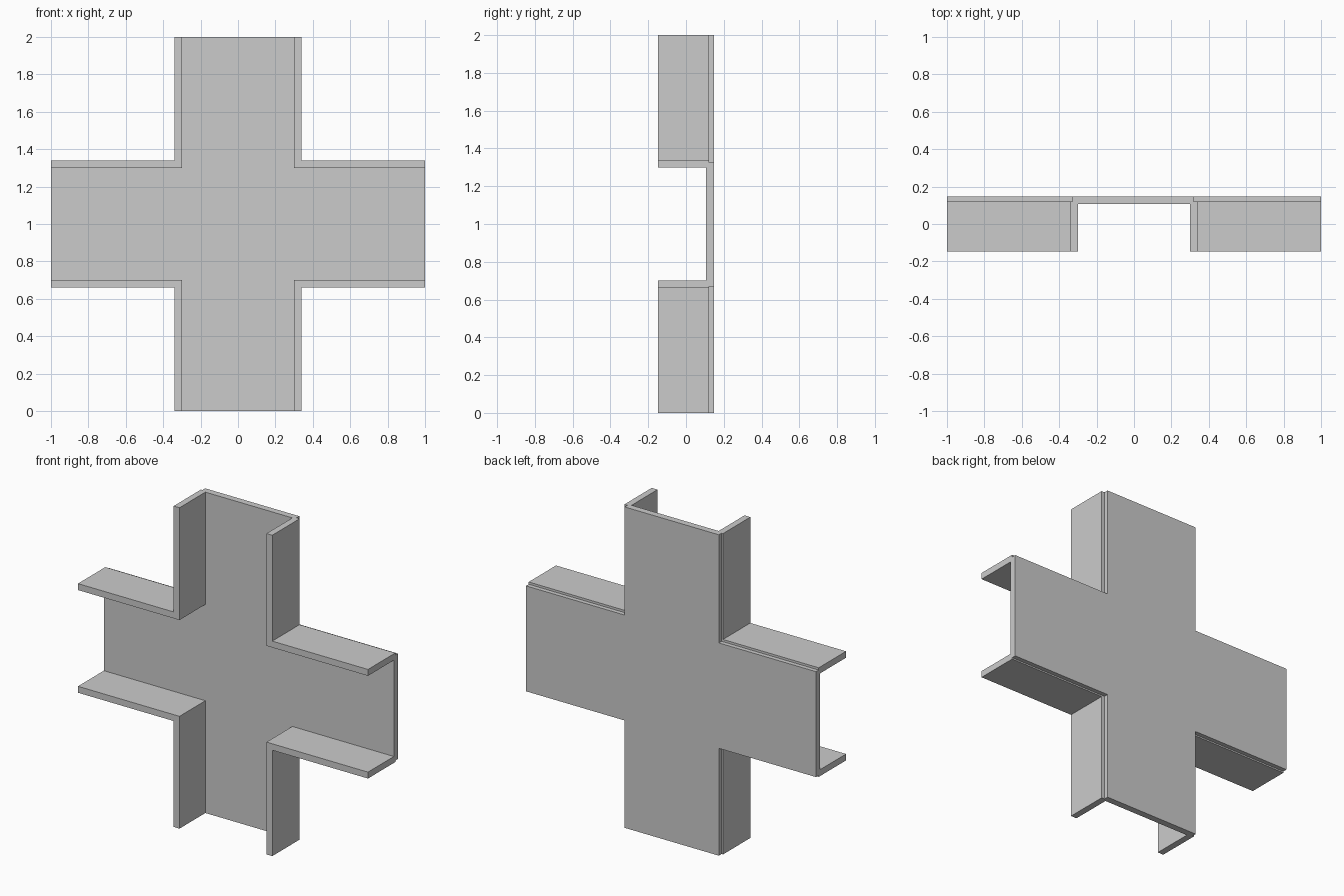
import bpy, bmesh

if "Cube" in bpy.data.objects:
    bpy.data.objects.remove(bpy.data.objects["Cube"])


def extrude_profile(name, points, y0, y1):
    """Extrude an x/z outline (centred on z = 1) from y0 to y1."""
    bm = bmesh.new()
    face = bm.faces.new([bm.verts.new((x, y0, z + 1)) for x, z in points])
    ext = bmesh.ops.extrude_face_region(bm, geom=[face])
    moved = [g for g in ext["geom"] if isinstance(g, bmesh.types.BMVert)]
    bmesh.ops.translate(bm, verts=moved, vec=(0, y1 - y0, 0))
    bmesh.ops.recalc_face_normals(bm, faces=bm.faces[:])
    mesh = bpy.data.meshes.new(name)
    bm.to_mesh(mesh)
    bm.free()
    obj = bpy.data.objects.new(name, mesh)
    bpy.context.collection.objects.link(obj)
    return obj


FRONT, BACK = -0.148, 0.148
INNER, OUTER = 0.30, 0.34
FLANGE_BACK = 0.121        # flanges stop short of the back, leaving a step

# Cross-shaped back plate, slightly narrower than the flanges
L, R, B, T = -0.33, 0.319, -0.331, 0.326
extrude_profile("back_plate", [
    (L, -1), (R, -1), (R, B), (1, B), (1, T), (R, T),
    (R, 1), (L, 1), (L, T), (-1, T), (-1, B), (L, B)], 0.107, BACK)

# L-shaped flanges lining the four inner corners
for side, sx in (("left", -1), ("right", 1)):
    for level, sz in (("lower", -1), ("upper", 1)):
        outline = [(INNER, INNER), (1, INNER), (1, OUTER),
                   (OUTER, OUTER), (OUTER, 1), (INNER, 1)]
        extrude_profile(f"{level}_{side}_flange",
                        [(sx * x, sz * z) for x, z in outline],
                        FRONT, FLANGE_BACK)
